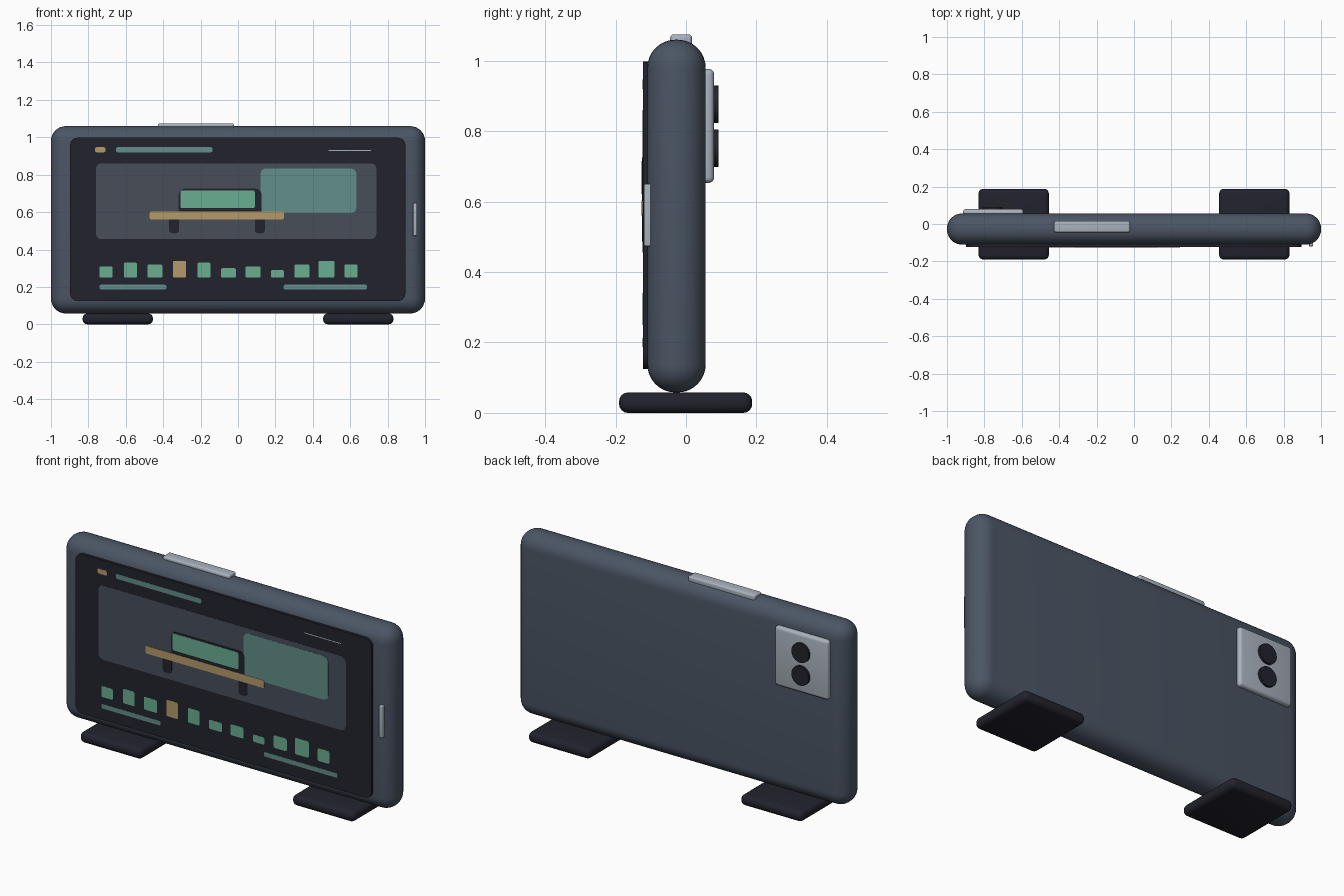
import bpy, bmesh, math
from mathutils import Vector

cube = bpy.data.objects.get("Cube")
if cube:
    bpy.data.objects.remove(cube, do_unlink=True)


def material(name, code):
    """Flat material from an sRGB hex code."""
    def linear(c):
        return c / 12.92 if c <= 0.04045 else ((c + 0.055) / 1.055) ** 2.4
    col = [linear(v / 255) for v in bytes.fromhex(code)] + [1.0]
    m = bpy.data.materials.new(name)
    m.use_nodes = True
    m.diffuse_color = col
    bsdf = m.node_tree.nodes["Principled BSDF"]
    bsdf.inputs["Base Color"].default_value = col
    bsdf.inputs["Roughness"].default_value = 0.6
    return m


slate = material("slate shell", "4b5564")
black = material("near black", "22222d")
silver = material("silver metal", "a9b2bd")
grey = material("window grey", "474d59")
teal = material("muted teal", "628e88")
green = material("soft green", "6aae92")
amber = material("sand amber", "b39a6a")


def finish(bm, name, mat, smooth=True):
    mesh = bpy.data.meshes.new(name)
    bm.to_mesh(mesh)
    bm.free()
    mesh.materials.append(mat)
    ob = bpy.data.objects.new(name, mesh)
    bpy.context.collection.objects.link(ob)
    if smooth:
        bpy.ops.object.select_all(action="DESELECT")
        ob.select_set(True)
        bpy.context.view_layer.objects.active = ob
        bpy.ops.object.shade_smooth_by_angle(angle=math.radians(35))
    return ob


def box(name, x, y, z, mat, radius=0.0, segments=4, flat=False):
    """Box from (min, max) ranges; flat rounds only the corners seen from the front."""
    bm = bmesh.new()
    bmesh.ops.create_cube(bm, size=1)
    for v in bm.verts:
        v.co = Vector([(a + b) / 2 + c * (b - a) for (a, b), c in zip((x, y, z), v.co)])
    if radius:
        edges = [e for e in bm.edges
                 if not flat or abs(e.verts[0].co.y - e.verts[1].co.y) > 1e-5]
        bmesh.ops.bevel(bm, geom=edges, offset=radius, segments=segments,
                        profile=0.5, affect="EDGES")
    return finish(bm, name, mat, bool(radius))


SCREEN = -0.122


def plate(name, x, z, mat, level=1, radius=0.008):
    """Thin painted detail lying on the screen; higher levels sit in front."""
    return box(name, x, (SCREEN - 0.001 * level, SCREEN + 0.001), z, mat, radius, 3, True)


# Shell, screen and feet
box("body_shell", (-1, 1), (-0.11, 0.056), (0.058, 1.06), slate, 0.08, 8)
box("screen", (-0.898, 0.895), (SCREEN, -0.09), (0.125, 0.998), black, 0.04, 5, True)
for side, cx in (("right", -0.643), ("left", 0.643)):
    box(side + "_foot", (cx - 0.188, cx + 0.188), (-0.19, 0.188), (0, 0.058), black, 0.025)

# Metal controls
box("top_button", (-0.427, -0.022), (-0.045, 0.017), (1.04, 1.075), silver, 0.01)
box("side_slider", (0.936, 0.957), (-0.12, -0.09), (0.473, 0.65), silver, 0.006)

# Rear camera block with two lenses
box("camera_plate", (-0.914, -0.59), (0.04, 0.08), (0.653, 0.977), silver, 0.016)
for name, z in (("upper_lens", 0.877), ("lower_lens", 0.752)):
    bm = bmesh.new()
    bmesh.ops.create_cone(bm, cap_ends=True, segments=32, radius1=0.053,
                          radius2=0.053, depth=0.03)
    ob = finish(bm, name, black)
    ob.rotation_euler.x = math.pi / 2
    ob.location = (-0.755, 0.077, z)

# Status strip
plate("status_dot", (-0.765, -0.708), (0.92, 0.947), amber)
plate("status_bar", (-0.652, -0.136), (0.92, 0.947), teal)
plate("status_line", (0.485, 0.71), (0.926, 0.931), silver, 1, 0)

# Picture area with a cart
plate("picture_window", (-0.76, 0.74), (0.455, 0.861), grey, 1, 0.03)
plate("picture_card", (0.12, 0.633), (0.594, 0.834), teal, 2, 0.03)
plate("cart_cab", (-0.317, 0.126), (0.58, 0.725), black, 3, 0.03)
plate("cart_panel", (-0.308, 0.09), (0.622, 0.715), green, 4)
plate("cart_deck", (-0.472, 0.246), (0.561, 0.603), amber, 4)
for name, x in (("cart_rear_leg", -0.342), ("cart_front_leg", 0.117)):
    plate(name, (x - 0.027, x + 0.027), (0.487, 0.58), black, 3, 0.018)

# Row of level blocks: width and top height
levels = [(0.07, 0.31), (0.07, 0.33), (0.08, 0.32), (0.07, 0.34), (0.07, 0.33),
          (0.08, 0.3), (0.08, 0.31), (0.07, 0.29), (0.08, 0.32), (0.085, 0.34), (0.07, 0.32)]
for i, (w, top) in enumerate(levels):
    cx = -0.706 + i * 0.131
    plate(f"level_block_{i + 1}", (cx - w / 2, cx + w / 2), (0.25, top),
          amber if i == 3 else green)

# Bars below the blocks
plate("lower_right_bar", (-0.74, -0.383), (0.187, 0.212), teal)
plate("lower_left_bar", (0.244, 0.69), (0.187, 0.212), teal)
